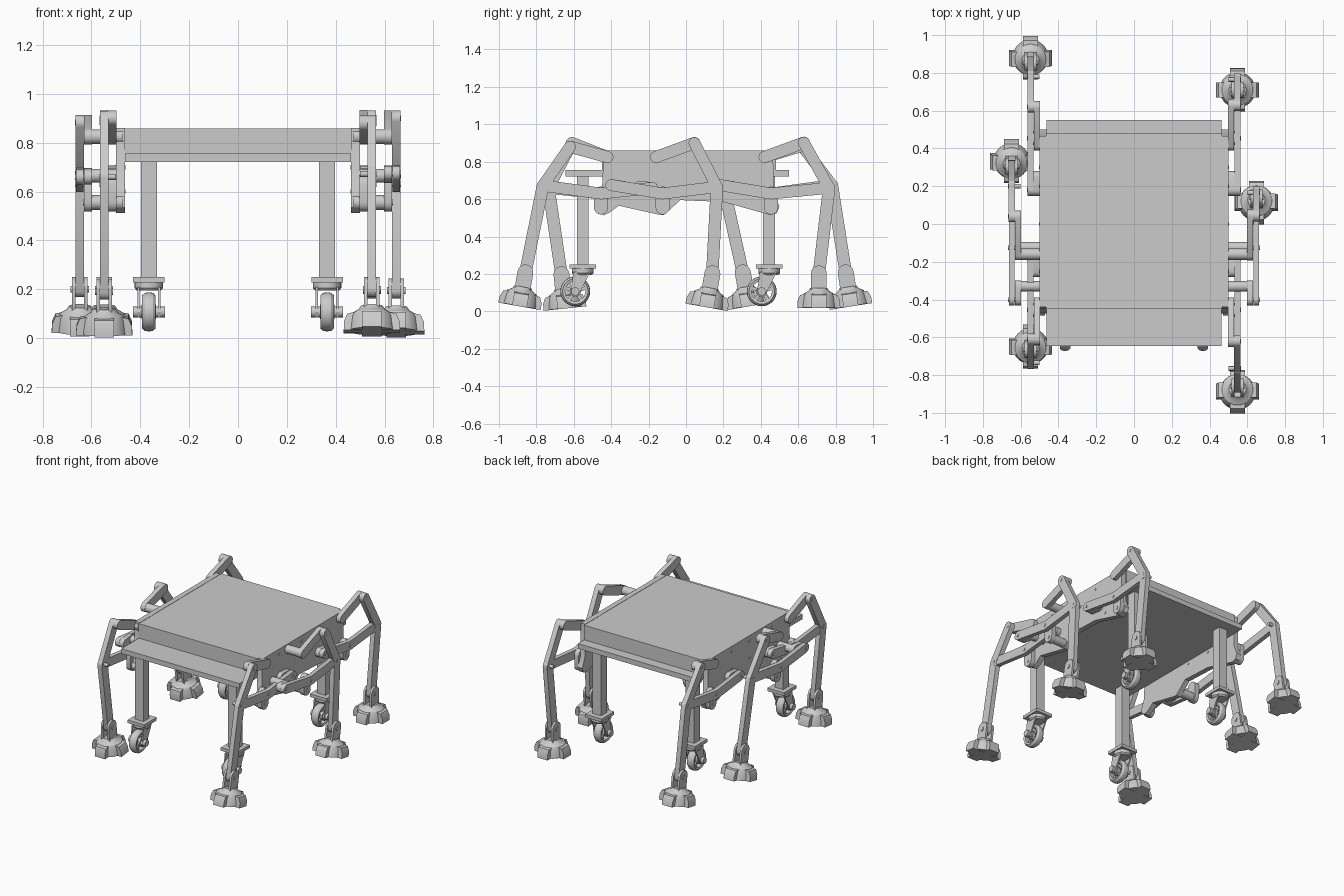
import bpy, bmesh
from math import pi, sin, cos, atan2, radians
from mathutils import Vector, Matrix

if "Cube" in bpy.data.objects:
    bpy.data.objects.remove(bpy.data.objects["Cube"])


def finish(bm, name, mat=None):
    if mat:
        bm.transform(mat)
    bmesh.ops.recalc_face_normals(bm, faces=bm.faces)
    me = bpy.data.meshes.new(name)
    bm.to_mesh(me)
    bm.free()
    ob = bpy.data.objects.new(name, me)
    bpy.context.collection.objects.link(ob)
    return ob


def prism(name, outline, x0, x1, mat=None):
    """Side (y, z) outline extruded from x0 to x1."""
    bm = bmesh.new()
    f = bm.faces.new([bm.verts.new((x0, y, z)) for y, z in outline])
    r = bmesh.ops.extrude_face_region(bm, geom=[f])
    vs = [v for v in r["geom"] if isinstance(v, bmesh.types.BMVert)]
    bmesh.ops.translate(bm, verts=vs, vec=(x1 - x0, 0, 0))
    return finish(bm, name, mat)


def box(name, lo, hi):
    return prism(name, [(lo[1], lo[2]), (hi[1], lo[2]), (hi[1], hi[2]), (lo[1], hi[2])], lo[0], hi[0])


def bar(pts, w, n=8):
    """Outline of a bent bar with round ends and mitred bends."""
    pts = [Vector(p) for p in pts]
    h = w / 2
    d = [(b - a).normalized() for a, b in zip(pts, pts[1:])]

    def cap(c, direction):
        a0 = atan2(direction.y, direction.x) - pi / 2
        return [(c.x + h * cos(a0 + pi * i / n), c.y + h * sin(a0 + pi * i / n)) for i in range(n + 1)]
    left, right = [], []
    for i in range(1, len(pts) - 1):
        n1 = Vector((-d[i - 1].y, d[i - 1].x))
        n2 = Vector((-d[i].y, d[i].x))
        m = (n1 + n2).normalized()
        m *= h / m.dot(n1)
        left.append(tuple(pts[i] + m))
        right.append(tuple(pts[i] - m))
    return cap(pts[-1], d[-1]) + left[::-1] + cap(pts[0], -d[0]) + right


def pin(name, y, z, r, x0, x1, mat=None, n=20):
    return prism(name, [(y + r * cos(2 * pi * i / n), z + r * sin(2 * pi * i / n)) for i in range(n)], x0, x1, mat)


def lathe(name, rings, mat, n=32):
    """Stack of (radius, z) rings around z."""
    bm = bmesh.new()
    loops = [[bm.verts.new((r * cos(2 * pi * i / n), r * sin(2 * pi * i / n), z)) for i in range(n)] for r, z in rings]
    for a, b in zip(loops, loops[1:]):
        for i in range(n):
            bm.faces.new((a[i], a[(i + 1) % n], b[(i + 1) % n], b[i]))
    bm.faces.new(loops[0])
    bm.faces.new(loops[-1])
    return finish(bm, name, mat)


def foot(name, x, ankle, tilt):
    m = Matrix.Translation((x, *ankle)) @ Matrix.Rotation(-radians(tilt), 4, "X")
    lathe(name + "_foot_pad", [(.095, -.174), (.088, -.115), (.08, -.1), (.055, -.085), (.045, -.07)], m)
    claw = [(-.115, -.176), (.115, -.176), (.114, -.14), (.1, -.108), (.06, -.1),
            (-.06, -.1), (-.1, -.108), (-.114, -.14)]
    for k in range(2):
        prism(name + "_foot_claw", claw, -.04, .04, m @ Matrix.Rotation(k * pi / 2, 4, "Z"))
    for s in (-1, 1):
        prism(name + "_ankle_fork", bar([(0, -.085), (0, .008)], .085), s * .017, s * .032, m)
    pin(name + "_ankle_bolt", 0, 0, .014, -.037, .037, m)


def leg(name, s, base, flip, dy, top, knee, ankle, tilt, crank_z):
    f = lambda y, z: (flip * y + dy, z)
    up, low, mid, crank = f(.42, .825), f(.455, .555), f(.455, .63), f(.18, crank_z)
    shaft = f(.25, .665)
    X = lambda a: s * (base + a)
    # main leg, upper rocker, connecting rod, lower rocker, crank
    prism(name + "_leg_upper", bar([top, knee], .062), X(.03), X(.065))
    prism(name + "_leg_lower", bar([knee, ankle], .066), X(.0305), X(.0645))
    prism(name + "_upper_rocker", bar([top, up], .064), X(-.003), X(.03))
    prism(name + "_connecting_rod", bar([knee, mid, crank], .062), X(.032), X(.063))
    prism(name + "_lower_rocker", bar([mid, low], .075), X(-.003), X(.031))
    prism(name + "_crank", bar([crank, shaft], .062), X(-.002), X(.031))
    for p, r in ((up, .03), (low, .03), (shaft, .028)):
        pin(name + "_pivot_pin", *p, r, s * .47, X(.0))
    for p in (top, mid, crank, knee):
        pin(name + "_joint_pin", *p, .012, X(.0), X(.067))
    pin(name + "_lower_bolt", *low, .012, X(0), X(.034))
    foot(name, s * (base + .048), ankle, tilt)


# body: top box, wide shelf, lobed side plates
box("body_box", (-.465, -.45, .75), (.465, .48, .858))
box("shelf", (-.463, -.645, .72), (.463, .55, .755))
plate = [(-.44, .86), (.465, .86), (.47, .63), (.5, .56), (.485, .525), (.45, .515), (.2, .585), (.03, .592),
         (-.03, .595), (-.09, .54), (-.12, .515), (-.15, .518), (-.36, .565), (-.405, .53), (-.44, .513),
         (-.475, .535), (-.475, .57), (-.45, .63)]
for s in (-1, 1):
    prism("side_plate", plate, s * .463, s * .5)
    for y, z in ((0, .82), (.2, .82), (0, .7), (.2, .7), (-.25, .82), (.3, .6)):
        pin("side_plate_bolt", y, z, .009, s * .46, s * .503, n=12)

# six walking legs in two poses
leg("front_right", 1, .5, -1, 0, (-.62, .88), (-.765, .672), (-.86, .2), 10, .66)
leg("middle_right", 1, .6, 1, -.58, (.045, .9), (.165, .665), (.14, .195), 10, .675)
leg("rear_right", 1, .5, 1, 0, (.63, .902), (.765, .66), (.71, .195), 0, .675)
leg("front_left", -1, .5, -1, 0, (-.61, .9), (-.735, .66), (-.665, .19), -6, .675)
leg("middle_left", -1, .6, 1, -.58, (.04, .882), (.2, .672), (.305, .2), -10, .66)
leg("rear_left", -1, .5, 1, 0, (.62, .885), (.78, .675), (.855, .2), -9, .66)


def caster(name, x, y):
    # post, mounting plate, swivel
    box(name + "_post", (x - .033, y - .032, .245), (x + .033, y + .032, .722))
    box(name + "_plate", (x - .065, y - .07, .228), (x + .065, y + .07, .25))
    lathe(name + "_swivel", [(.05, .195), (.058, .205), (.058, .23)], Matrix.Translation((x, y, 0)))
    wy, wz = y - .04, .107
    # trailing fork and axle
    fork = [(y + .04, .21), (y - .05, .21), (wy - .025, wz), (wy - .015, wz - .022), (wy + .015, wz - .022), (wy + .028, wz)]
    for s in (-1, 1):
        prism(name + "_fork", fork, x + s * .038, x + s * .047)
    pin(name + "_axle", wy, wz, .022, x - .066, x + .066)
    # tyre, spokes and hub
    m = Matrix.Translation((x, wy, wz)) @ Matrix.Rotation(pi / 2, 4, "Y")
    bm = bmesh.new()
    prof = [(.054, -.024), (.068, -.028), (.078, -.016), (.08, 0), (.078, .016), (.068, .028), (.054, .024)]
    n = 32
    loops = [[bm.verts.new((r * cos(2 * pi * i / n), r * sin(2 * pi * i / n), z)) for i in range(n)] for r, z in prof]
    for a, b in zip(loops, loops[1:] + loops[:1]):
        for i in range(n):
            bm.faces.new((a[i], a[(i + 1) % n], b[(i + 1) % n], b[i]))
    finish(bm, name + "_tyre", m)
    for k in range(5):
        a = 2 * pi * k / 5 + .3
        prism(name + "_spoke", bar([(wy, wz), (wy + .055 * cos(a), wz + .055 * sin(a))], .018, 4), x - .016, x + .016)
    pin(name + "_hub", wy, wz, .03, x - .03, x + .03)


for cx in (-.365, .365):
    caster("front_caster", cx, -.552)
    caster("rear_caster", cx, .445)

# smooth the round parts, keep edges sharp
bpy.ops.object.select_all(action="SELECT")
bpy.context.view_layer.objects.active = bpy.data.objects["body_box"]
bpy.ops.object.shade_smooth_by_angle(angle=radians(30))
